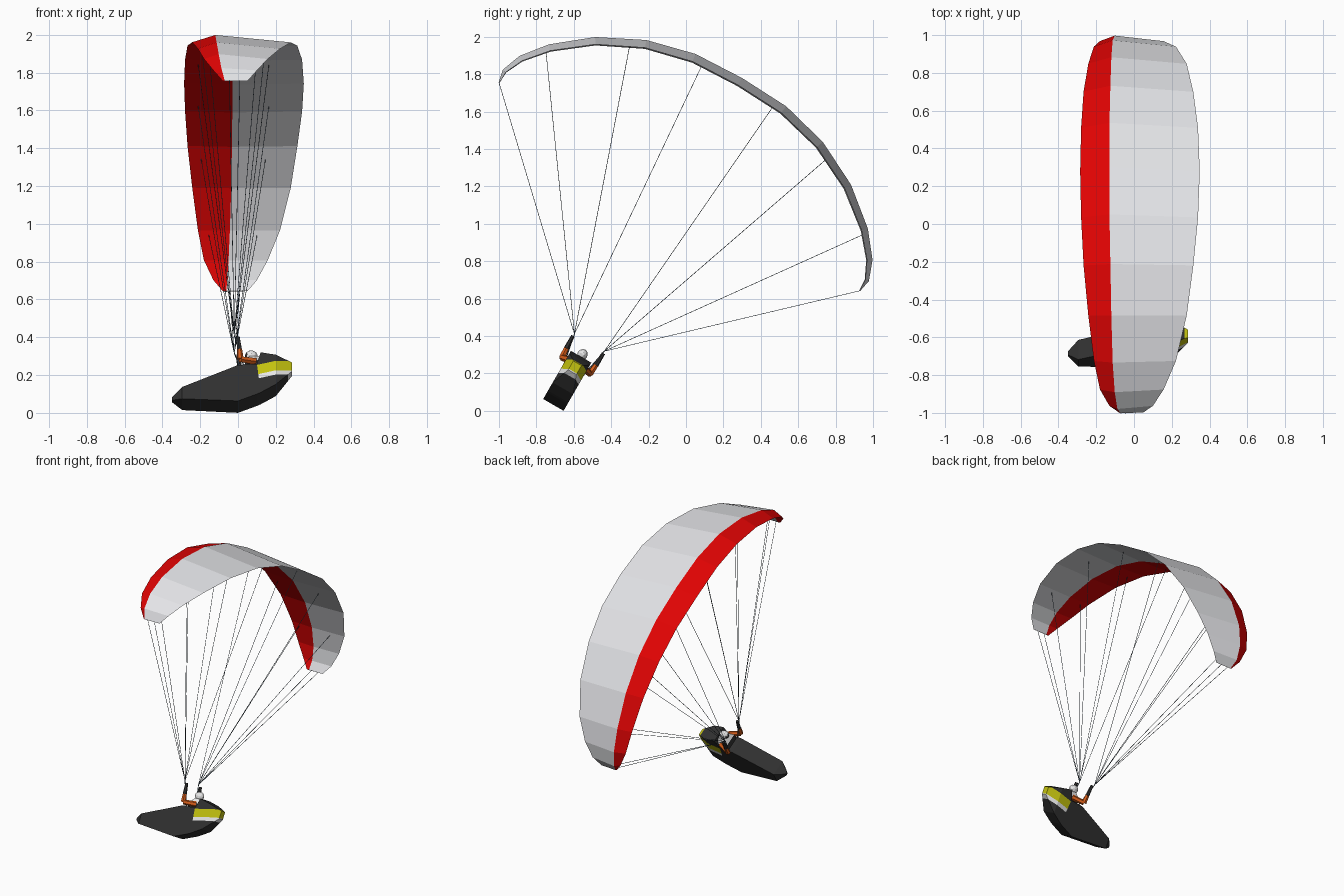
import bpy, bmesh, math
from mathutils import Matrix, Vector

if "Cube" in bpy.data.objects:
    bpy.data.objects.remove(bpy.data.objects["Cube"])

# The whole glider is built upright (x = chord, y = span, z = up) then banked 30 degrees
BANK = Matrix.Translation((0, -0.5456, 0.315)) @ Matrix.Rotation(math.radians(-30), 4, 'X')


def mat(name, rgb):
    m = bpy.data.materials.new(name)
    m.diffuse_color = (*rgb, 1)
    m.use_nodes = True
    m.node_tree.nodes["Principled BSDF"].inputs["Base Color"].default_value = m.diffuse_color
    return m


WHITE = mat("light grey fabric", (0.77, 0.775, 0.80))
RED = mat("red fabric", (0.74, 0.001, 0.001))
BLACK = mat("pod black", (0.03, 0.03, 0.03))
YELLOW = mat("stripe yellow", (0.55, 0.54, 0.005))
ORANGE = mat("suit orange", (0.68, 0.11, 0.01))
SLATE = mat("line slate", (0.05, 0.075, 0.10))
PALE = mat("helmet white", (0.8, 0.8, 0.8))


def finish(name, bm, mats):
    bmesh.ops.recalc_face_normals(bm, faces=bm.faces)
    bm.transform(BANK)
    me = bpy.data.meshes.new(name)
    bm.to_mesh(me)
    bm.free()
    for m in mats:
        me.materials.append(m)
    ob = bpy.data.objects.new(name, me)
    bpy.context.collection.objects.link(ob)
    return ob


def loft(bm, rings):
    """Skin equal rings; returns faces as (side index, face)."""
    vs = [[bm.verts.new(p) for p in r] for r in rings]
    n, out = len(vs[0]), []
    for a, b in zip(vs, vs[1:]):
        for i in range(n):
            j = (i + 1) % n
            out.append((i, bm.faces.new((a[i], a[j], b[j], b[i]))))
    bm.faces.new(vs[0])
    bm.faces.new(vs[-1])
    return out


def tube(bm, a, b, r1, r2, sides, index=0):
    a, b = Vector(a), Vector(b)
    d = b - a
    m = Matrix.Translation((a + b) / 2) @ d.to_track_quat('Z', 'Y').to_matrix().to_4x4()
    res = bmesh.ops.create_cone(bm, cap_ends=True, segments=sides, radius1=r1,
                                radius2=r2, depth=d.length, matrix=m)
    for f in {f for v in res['verts'] for f in v.link_faces}:
        f.material_index = index


# Half canopy stations: span, height, leading x, ridge x, trailing x, belly x, thickness
HALF = [(0, 1.691, -.285, -.13, .348, -.03, .05),
        (.28, 1.678, -.28, -.13, .339, -.03, .05),
        (.545, 1.611, -.267, -.125, .314, -.032, .048),
        (.79, 1.488, -.242, -.12, .279, -.036, .045),
        (.985, 1.33, -.212, -.113, .222, -.043, .04),
        (1.09, 1.198, -.18, -.102, .157, -.05, .034),
        (1.13, 1.09, -.13, -.088, .10, -.057, .024),
        (1.116, 1.02, -.08, -.07, .05, -.062, .006)]


def section(k, side):
    s, v, le, ridge, te, belly, th = HALF[k]
    p, q = HALF[max(k - 1, 0)], HALF[min(k + 1, 7)]
    t = Vector((q[0] - p[0], q[1] - p[1])) if k else Vector((1, 0))
    t.normalize()
    inward = Vector((t.y, -t.x)) * th
    return [(x, side * (s + inward.x * o), v + inward.y * o)
            for x, o in ((le, .85), (ridge, 0), (te, .87), (belly, 1))]


# Canopy: red leading edge, light rear panels
bm = bmesh.new()
rings = [section(k, -1) for k in range(7, 0, -1)] + [section(k, 1) for k in range(8)]
for i, f in loft(bm, rings):
    f.material_index = 1 if i in (0, 3) else 0
finish("canopy", bm, [WHITE, RED])


def attach(s):
    """Leading x, trailing x and the point under the skin at a span position."""
    for k in range(6):
        a, b = HALF[k], HALF[k + 1]
        if a[0] <= s <= b[0]:
            f = (s - a[0]) / (b[0] - a[0])
            le, te = (a[i] + f * (b[i] - a[i]) for i in (2, 4))
            p = Vector(section(k, 1)[3]).lerp(Vector(section(k + 1, 1)[3]), f)
            return le, te, p.y, p.z


# Suspension lines and risers
bm = bmesh.new()
for side in (-1, 1):
    hub = (-.02, side * .092, .057)
    for s in (.225, .625, 1.005):
        le, te, y, z = attach(s)
        for x in (le * .75, te * .48):
            tube(bm, hub, (x, side * y, z + .008), .0018, .0018, 3)
    for x in (-.045, .01):
        tube(bm, hub, (x, side * 1.116, 1.022), .0018, .0018, 3)
    tube(bm, (.03, side * .06, -.11), hub, .004, .003, 4)
finish("suspension_lines", bm, [SLATE])

# Harness pod with pointed nose and wedge tail: x, half width, bottom, top
POD = [(-.35, .01, -.292, -.275), (-.295, .06, -.312, -.24),
       (0, .063, -.327, -.108), (.1, .063, -.285, -.10), (.12, .063, -.275, -.03),
       (.2, .063, -.225, -.045), (.285, .025, -.125, -.07)]
bm = bmesh.new()
loft(bm, [[(x, -w, lo), (x, w, lo), (x, w, hi), (x, -w, hi)] for x, w, lo, hi in POD])
# Stripe edges are cut into the rear of the pod, then coloured by height
SLOPE, CUTS = .25, (-.216, -.190, -.132)
bmesh.ops.triangulate(bm, faces=bm.faces)
for c in CUTS:
    rear = [f for f in bm.faces if f.calc_center_median().x > .105]
    geom = rear + list({e for f in rear for e in f.edges}) + list({v for f in rear for v in f.verts})
    bmesh.ops.bisect_plane(bm, geom=geom, plane_co=(0, 0, c), plane_no=(-SLOPE, 0, 1))
for f in bm.faces:
    m = f.calc_center_median()
    t = m.z - SLOPE * m.x
    if m.x > .105 and CUTS[0] < t < CUTS[2]:
        f.material_index = 1 if t > CUTS[1] else 2
finish("harness_pod", bm, [BLACK, YELLOW, PALE])

# Pilot torso with pale collar
bm = bmesh.new()
loft(bm, [[(x0, -w, z), (x1, -w, z), (x1, w, z), (x0, w, z)]
          for x0, x1, w, z in ((.03, .11, .05, -.13), (.04, .115, .052, -.07), (.06, .11, .03, -.035))])
for f in bm.faces:
    f.material_index = 1 if f.calc_center_median().z > -.065 else 0
finish("pilot_torso", bm, [BLACK, PALE])

# Pilot arms raised to the lines, with dark gloves
bm = bmesh.new()
for side in (-1, 1):
    elbow, wrist = (.012, side * .086, -.085), (.008, side * .091, -.03)
    tube(bm, (.09, side * .045, -.075), elbow, .02, .017, 6)
    tube(bm, elbow, wrist, .018, .014, 6)
    tube(bm, wrist, (0, side * .094, .045), .014, .01, 6, 1)
finish("pilot_arms", bm, [ORANGE, BLACK])

# Helmet with dark visor on the forward side
bm = bmesh.new()
HEAD = Vector((.07, 0, -.016))
bmesh.ops.create_icosphere(bm, subdivisions=2, radius=.031,
                           matrix=Matrix.Translation(HEAD) @ Matrix.Diagonal((1.1, .9, 1, 1)))
for f in bm.faces:
    d = f.calc_center_median() - HEAD
    f.material_index = 1 if d.x < -.018 and d.z < .010 else 0
finish("helmet", bm, [PALE, BLACK])
